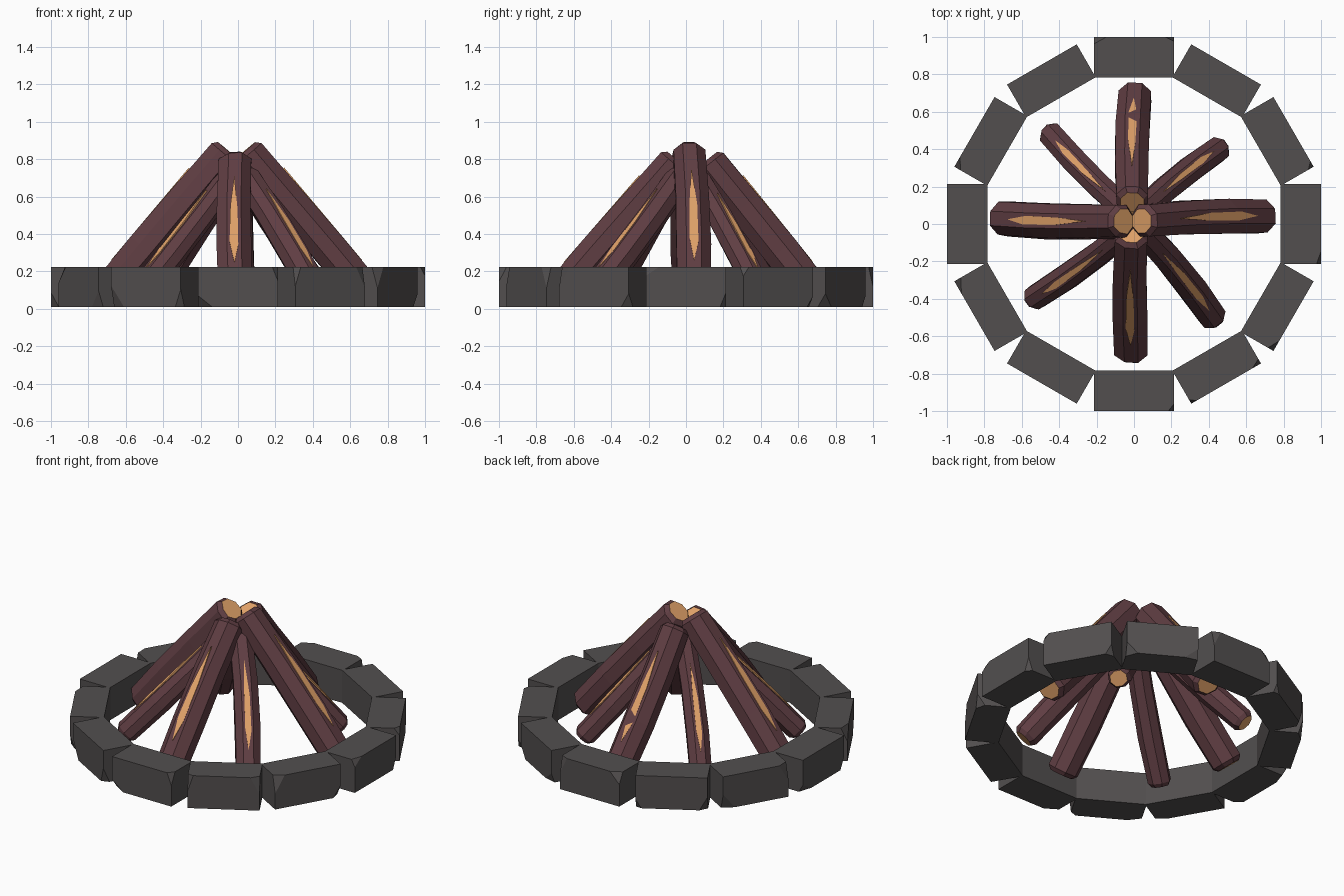
import bpy, bmesh, random
from math import sin, cos, pi, radians
from mathutils import Vector, Matrix

if "Cube" in bpy.data.objects:
    bpy.data.objects.remove(bpy.data.objects["Cube"])

random.seed(7)


def material(name, rgb):
    m = bpy.data.materials.new(name)
    m.diffuse_color = (*rgb, 1)
    m.use_nodes = True
    m.node_tree.nodes["Principled BSDF"].inputs["Base Color"].default_value = m.diffuse_color
    return m


STONE = material("stone", (0.085, 0.078, 0.078))
BARK = material("bark", (0.115, 0.047, 0.055))
WOOD = material("bare_wood", (0.75, 0.36, 0.14))


def finish(bm, name, mats):
    bmesh.ops.recalc_face_normals(bm, faces=bm.faces)
    me = bpy.data.meshes.new(name)
    bm.to_mesh(me)
    bm.free()
    for m in mats:
        me.materials.append(m)
    ob = bpy.data.objects.new(name, me)
    bpy.context.collection.objects.link(ob)


# Stone: a block whose outer corners are chipped off, hulled
def stone(index):
    bm = bmesh.new()
    rot = Matrix.Rotation(radians(30 * index), 3, 'Z')
    outer = 1.0 if index % 3 == 0 else 0.985
    for y in (-0.215, 0.215):
        chip_top = random.random() < 0.4
        for x in (0.782, outer):
            for z in (0.008, 0.222):
                pts = [Vector((x, y, z))]
                if x == outer and (z > 0.1) == chip_top:
                    dx, dy, dz = (random.uniform(0.02, 0.05),
                                  random.uniform(0.03, 0.09),
                                  random.uniform(0.04, 0.12))
                    s = 1 if y < 0 else -1
                    k = 1 if z < 0.1 else -1
                    pts = [Vector((x - dx, y, z)), Vector((x, y + s * dy, z)),
                           Vector((x, y, z + k * dz))]
                for p in pts:
                    bm.verts.new(rot @ p)
    bmesh.ops.convex_hull(bm, input=bm.verts)
    bmesh.ops.dissolve_limit(bm, angle_limit=radians(1),
                             verts=bm.verts, edges=bm.edges)
    finish(bm, f"ring_stone_{index + 1}", [STONE])


for i in range(12):
    stone(i)


# Log: bevelled octagonal shaft with bare ends and a split along its upper side
def log(name, foot, tip, r, bend):
    foot, tip = Vector(foot), Vector(tip)
    axis = tip - foot
    length = axis.length
    d = axis.normalized()
    side = d.cross(Vector((0, 0, 1))).normalized()
    up = side.cross(d)

    def at(t, u, v):
        return foot + axis * t + side * (u + bend * sin(pi * t)) + up * v

    b = 0.025 / length
    sections = [(0, 0.74), (b, 0.97), (0.33, 1.02), (0.66, 0.98),
                (1 - b, 0.93), (1, 0.7)]
    jitter = [random.uniform(0.97, 1.06) for _ in range(8)]
    bm = bmesh.new()
    rings = []
    for t, s in sections:
        ring = []
        for k in range(8):
            a = pi / 8 + k * pi / 4
            q = r * s * 1.06 * jitter[k] * random.uniform(0.98, 1.02)
            ring.append(bm.verts.new(at(t, q * cos(a), q * sin(a))))
        rings.append(ring)
    for lo, hi in zip(rings, rings[1:]):
        for k in range(8):
            j = (k + 1) % 8
            bm.faces.new((lo[k], lo[j], hi[j], hi[k]))
    for ring in (rings[0], rings[-1]):
        bm.faces.new(ring).material_index = 1
    finish(bm, name, [BARK, WOOD])

    # Split: long pointed sliver just proud of the bark
    w = r * 0.25
    outline = [(0.17, 0), (0.3, w), (0.55, w * 0.9), (0.8, 0),
               (0.58, -w * 0.8), (0.32, -w)]
    bm = bmesh.new()
    top = [bm.verts.new(at(t, u, r * 1.055)) for t, u in outline]
    low = [bm.verts.new(at(t, u, r * 0.8)) for t, u in outline]
    bm.faces.new(top)
    bm.faces.new(low)
    for k in range(6):
        j = (k + 1) % 6
        bm.faces.new((top[k], top[j], low[j], low[k]))
    finish(bm, name + "_split", [WOOD])


# Four thick logs on the axes, four thinner ones between them
LOGS = [
    ("log_right", (0.70, 0.04, 0.063), (0.04, 0.015, 0.847), 0.094, 0.01),
    ("log_left", (-0.715, 0.03, 0.063), (-0.055, 0.015, 0.847), 0.094, 0.008),
    ("log_back", (0.005, 0.70, 0.07), (-0.01, 0.115, 0.797), 0.092, 0.01),
    ("log_front", (-0.015, -0.69, 0.06), (-0.015, -0.05, 0.797), 0.092, -0.008),
    ("log_back_right", (0.465, 0.41, 0.055), (0.03, 0.06, 0.70), 0.068, 0.012),
    ("log_back_left", (-0.455, 0.49, 0.055), (-0.03, 0.06, 0.70), 0.068, 0.012),
    ("log_front_left", (-0.545, -0.405, 0.055), (-0.03, -0.03, 0.72), 0.068, 0.012),
    ("log_front_right", (0.43, -0.51, 0.06), (0.03, -0.02, 0.72), 0.074, 0.015),
]
for args in LOGS:
    log(*args)
